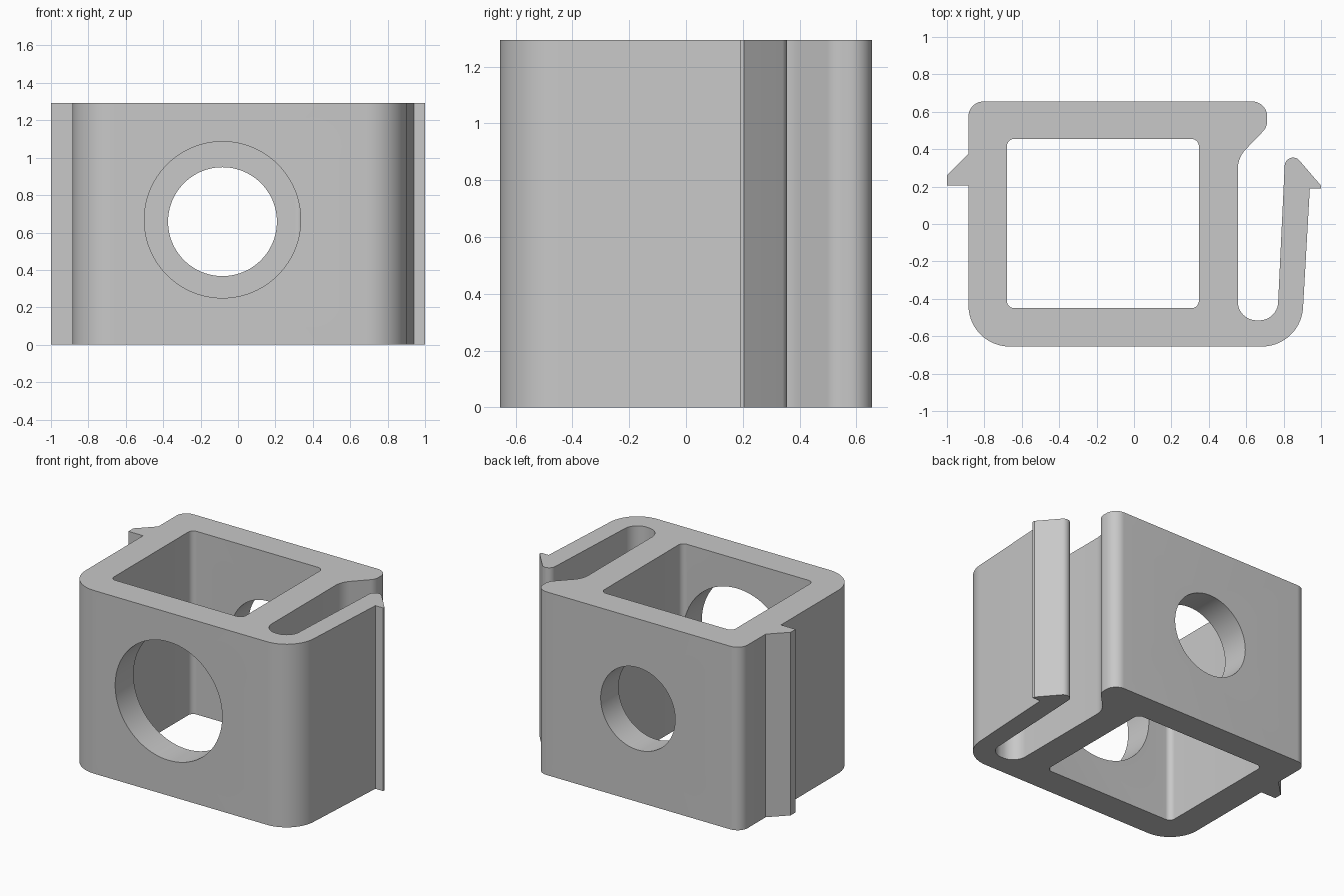
import bpy, bmesh, math
from mathutils import Vector, Matrix

cube = bpy.data.objects.get("Cube")
if cube:
    bpy.data.objects.remove(cube, do_unlink=True)

HEIGHT = 1.293

grey = bpy.data.materials.new("plain_grey")
grey.use_nodes = True
colour = (0.58, 0.58, 0.58, 1)
grey.diffuse_color = colour
grey.node_tree.nodes["Principled BSDF"].inputs["Base Color"].default_value = colour


def rounded(corners):
    """Turn (x, y, radius) corners into an outline with rounded corners."""
    points = []
    for i, (x, y, r) in enumerate(corners):
        p = Vector((x, y))
        if r == 0:
            points.append(p)
            continue
        a = (Vector(corners[i - 1][:2]) - p).normalized()
        b = (Vector(corners[(i + 1) % len(corners)][:2]) - p).normalized()
        half = a.angle(b) / 2
        centre = p + (a + b).normalized() * r / math.sin(half)
        start = p + a * r / math.tan(half) - centre
        end = p + b * r / math.tan(half) - centre
        sweep = start.angle_signed(end)      # clockwise positive
        steps = max(4, round(abs(sweep) / math.radians(6)))
        for s in range(steps + 1):
            points.append(centre + Matrix.Rotation(-sweep * s / steps, 2) @ start)
    return points


def add_object(name, bm):
    bmesh.ops.recalc_face_normals(bm, faces=bm.faces)
    mesh = bpy.data.meshes.new(name)
    bm.to_mesh(mesh)
    bm.free()
    mesh.materials.append(grey)
    obj = bpy.data.objects.new(name, mesh)
    bpy.context.collection.objects.link(obj)
    return obj


def extrude_outline(name, corners, bottom, top):
    bm = bmesh.new()
    face = bm.faces.new([bm.verts.new((p.x, p.y, bottom)) for p in rounded(corners)])
    result = bmesh.ops.extrude_face_region(bm, geom=[face], use_keep_orig=True)
    moved = [v for v in result["geom"] if isinstance(v, bmesh.types.BMVert)]
    bmesh.ops.translate(bm, verts=moved, vec=(0, 0, top - bottom))
    return add_object(name, bm)


def wall_hole(name, radius, z, y):
    bm = bmesh.new()
    place = Matrix.Translation((-0.083, y, z)) @ Matrix.Rotation(math.pi / 2, 4, "X")
    bmesh.ops.create_cone(bm, cap_ends=True, segments=96, radius1=radius,
                          radius2=radius, depth=0.5, matrix=place)
    return add_object(name, bm)


# Body with sprung clip arm, slot, rounded lip and side catch
body = extrude_outline("clip_body", [
    (-0.885, -0.655, 0.22), (0.892, -0.655, 0.22),               # front corners
    (0.94, 0.19, 0), (1, 0.19, 0), (1, 0.205, 0),                # arm barb
    (0.811, 0.425, 0.045),                                       # arm tip
    (0.766, -0.515, 0.1), (0.555, -0.515, 0.1),                  # slot bottom
    (0.555, 0.355, 0.15), (0.712, 0.518, 0.08),                  # lip underside
    (0.712, 0.655, 0.08), (-0.885, 0.655, 0.08),                 # back corners
    (-0.885, 0.375, 0), (-1, 0.26, 0), (-1, 0.205, 0), (-0.885, 0.205, 0),  # catch
], 0, HEIGHT)

# Central opening, large front hole and small back hole
cutters = [
    extrude_outline("opening_cutter", [
        (-0.68, -0.45, 0.04), (0.347, -0.45, 0.04),
        (0.347, 0.455, 0.04), (-0.68, 0.455, 0.04)], -0.1, HEIGHT + 0.1),
    wall_hole("front_hole_cutter", 0.418, 0.668, -0.6),
    wall_hole("back_hole_cutter", 0.291, 0.658, 0.6),
]

bpy.ops.object.select_all(action="DESELECT")
bpy.context.view_layer.objects.active = body
body.select_set(True)
for cutter in cutters:
    cut = body.modifiers.new(cutter.name, "BOOLEAN")
    cut.object = cutter
    cut.operation = "DIFFERENCE"
    cut.solver = "EXACT"
    bpy.ops.object.modifier_apply(modifier=cut.name)
    bpy.data.objects.remove(cutter, do_unlink=True)

bpy.ops.object.shade_smooth_by_angle(angle=math.radians(30))
